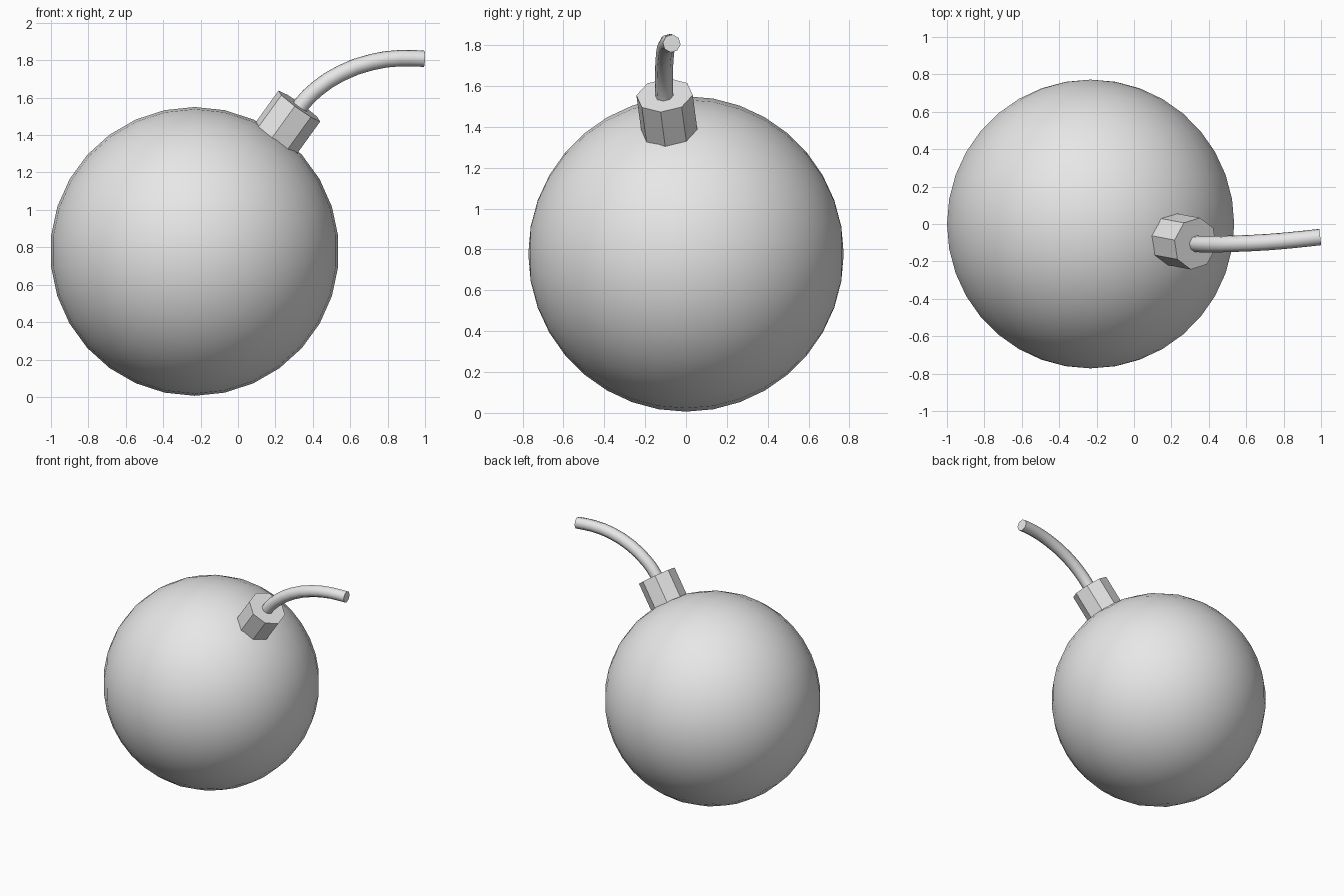
import bpy, math
from mathutils import Vector, Matrix

cube = bpy.data.objects.get("Cube")
if cube:
    bpy.data.objects.remove(cube, do_unlink=True)

# One plain grey for every part
grey = bpy.data.materials.new("light grey")
grey.use_nodes = True
colour = (0.8, 0.8, 0.8, 1)
grey.diffuse_color = colour
grey.node_tree.nodes["Principled BSDF"].inputs["Base Color"].default_value = colour


def finish(obj, name, angle):
    obj.name = name
    obj.data.materials.append(grey)
    bpy.ops.object.select_all(action='DESELECT')
    obj.select_set(True)
    bpy.context.view_layer.objects.active = obj
    bpy.ops.object.shade_smooth_by_angle(angle=math.radians(angle))


# Round body, its poles on the y axis
centre = Vector((-0.232, 0, 0.778))
bpy.ops.mesh.primitive_uv_sphere_add(segments=30, ring_count=18, radius=0.772)
body = bpy.context.object
body.data.transform(Matrix.Rotation(math.radians(90), 4, 'X'))
body.location = centre
finish(body, "body", 40)

# Eight-sided neck standing radially on the body
neck_top = Vector((0.328, -0.105, 1.555))
axis = (neck_top - centre).normalized()
v = axis.cross(Vector((0.81, 0, -0.58))).normalized()
u = v.cross(axis)
frame = Matrix((u, v, axis)).transposed().to_4x4()
depth = 0.26
bpy.ops.mesh.primitive_cylinder_add(vertices=8, radius=0.14, depth=depth)
neck = bpy.context.object
neck.data.transform(frame @ Matrix.Rotation(math.radians(-8), 4, 'Z')
                    @ Matrix.Rotation(math.radians(0), 4, 'X'))
neck.location = neck_top - axis * depth / 2
finish(neck, "neck", 30)

# Curved fuse rising from the neck
path = [(0.31, -0.103, 1.52), (0.345, -0.107, 1.57), (0.42, -0.108, 1.645),
        (0.55, -0.105, 1.73), (0.715, -0.097, 1.79), (0.865, -0.084, 1.811),
        (0.995, -0.07, 1.808)]
curve = bpy.data.curves.new("fuse_path", 'CURVE')
curve.dimensions = '3D'
curve.bevel_depth = 0.044
curve.bevel_resolution = 2
curve.resolution_u = 2
curve.use_fill_caps = True
spline = curve.splines.new('BEZIER')
spline.bezier_points.add(len(path) - 1)
for point, co in zip(spline.bezier_points, path):
    point.co = co
    point.handle_left_type = point.handle_right_type = 'AUTO'
fuse = bpy.data.objects.new("fuse", curve)
bpy.context.collection.objects.link(fuse)
bpy.ops.object.select_all(action='DESELECT')
fuse.select_set(True)
bpy.context.view_layer.objects.active = fuse
bpy.ops.object.convert(target='MESH')
finish(bpy.context.object, "fuse", 50)
